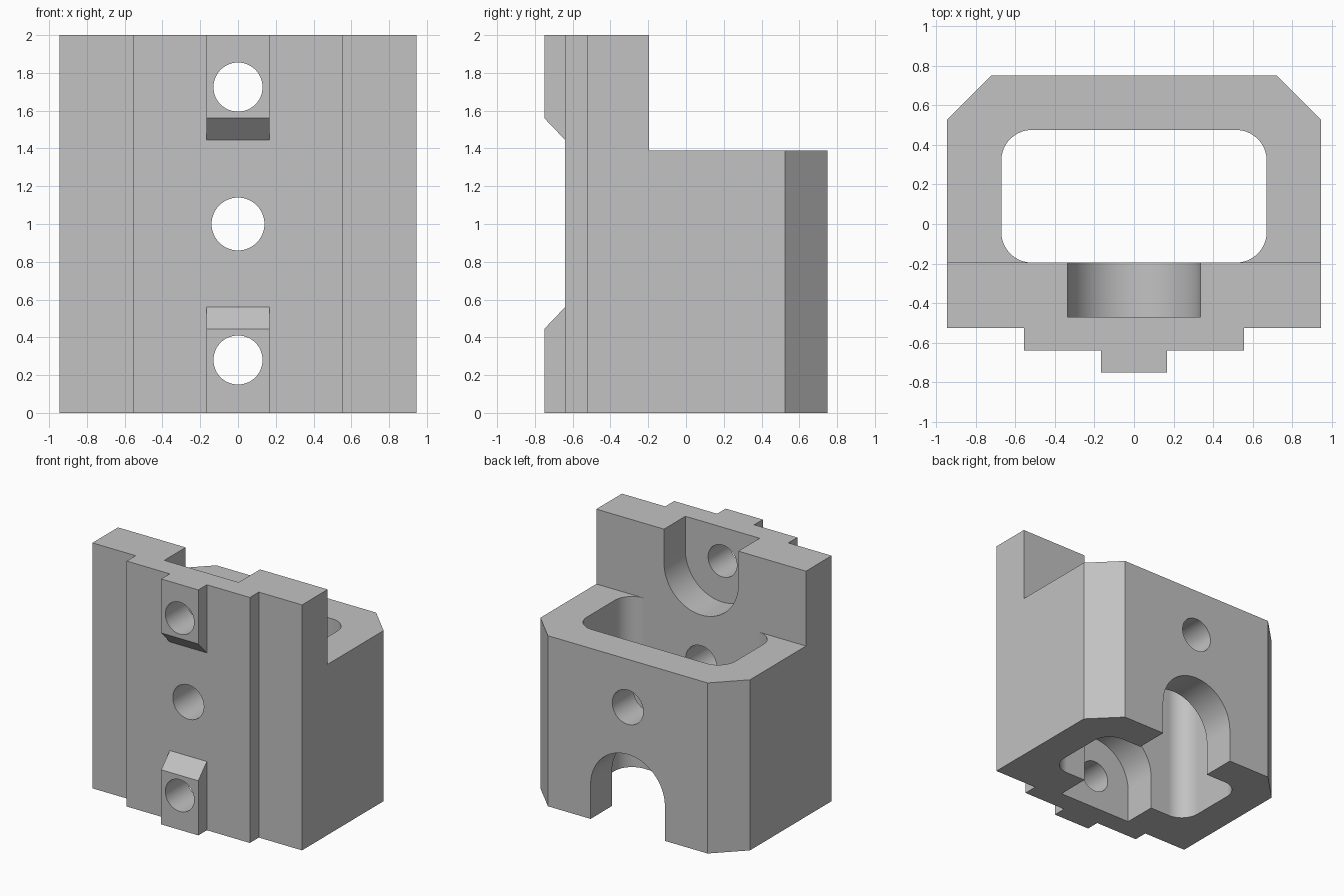
import bpy
import bmesh
from math import cos, sin, pi, radians
from mathutils import Vector

cube = bpy.data.objects.get("Cube")
if cube:
    bpy.data.objects.remove(cube, do_unlink=True)

grey = bpy.data.materials.new("machined grey")
grey.use_nodes = True
colour = (0.54, 0.54, 0.54, 1)
grey.diffuse_color = colour
grey.node_tree.nodes["Principled BSDF"].inputs["Base Color"].default_value = colour

# Main dimensions
HALF_W, HEIGHT, SHOULDER = 0.945, 2.0, 1.39
FRONT, RAIL, KEY, BACK = -0.525, -0.64, -0.75, 0.75
WALL = -0.195          # rear face of the upright plate
LOW, MID, HIGH = 0.28, 1.0, 1.725   # hole heights


def arc(cx, cy, r, start, end, steps):
    """Points along an arc, angles in degrees."""
    angles = [radians(start + (end - start) * i / steps) for i in range(steps + 1)]
    return [(cx + r * cos(a), cy + r * sin(a)) for a in angles]


def prism(name, outline, axis, lo, hi):
    """Extrude a 2D outline along x, y or z."""
    place = {"x": lambda a, b, t: (t, a, b),
             "y": lambda a, b, t: (a, t, b),
             "z": lambda a, b, t: (a, b, t)}[axis]
    bm = bmesh.new()
    face = bm.faces.new([bm.verts.new(place(a, b, lo)) for a, b in outline])
    new = bmesh.ops.extrude_face_region(bm, geom=[face])["geom"]
    bmesh.ops.translate(bm, vec=Vector(place(0, 0, hi - lo)),
                        verts=[v for v in new if isinstance(v, bmesh.types.BMVert)])
    bmesh.ops.recalc_face_normals(bm, faces=bm.faces)
    mesh = bpy.data.meshes.new(name)
    bm.to_mesh(mesh)
    bm.free()
    mesh.materials.append(grey)
    obj = bpy.data.objects.new(name, mesh)
    bpy.context.collection.objects.link(obj)
    return obj


def combine(target, tool, operation):
    """Apply a boolean and drop the tool."""
    tool.hide_render = True
    mod = target.modifiers.new(tool.name, "BOOLEAN")
    mod.operation, mod.solver, mod.object = operation, "EXACT", tool
    bpy.context.view_layer.objects.active = target
    bpy.ops.object.modifier_apply(modifier=mod.name)
    bpy.data.objects.remove(tool, do_unlink=True)


# Block with chamfered rear corners and a raised front rail
half = [(0.555, RAIL), (0.555, FRONT), (HALF_W, FRONT), (HALF_W, 0.525), (0.72, BACK)]
body = prism("mounting_block", half + [(-x, y) for x, y in reversed(half)], "z", 0, HEIGHT)

# Bevelled locating keys at both ends of the rail
for name, end, tip, root in (("lower_key", 0, 0.445, 0.56),
                             ("upper_key", HEIGHT, 1.56, 1.445)):
    slope = (root - tip) / (RAIL - KEY)
    inside = RAIL + 0.05
    outline = [(KEY, end), (KEY, tip), (RAIL, root), (inside, root), (inside, end)]
    combine(body, prism(name, outline, "x", -0.167, 0.167), "UNION")

# Step behind the upright plate
combine(body, prism("step_cut", [(-1, WALL), (1, WALL), (1, 1), (-1, 1)],
                    "z", SHOULDER, HEIGHT + 0.2), "DIFFERENCE")

# Rounded vertical cavity through the block
r, cx, back = 0.155, 0.67, 0.475
cavity = (arc(cx - r, back - r, r, 0, 90, 16) + arc(r - cx, back - r, r, 90, 180, 16)
          + arc(r - cx, WALL + r, r, 180, 270, 16) + arc(cx - r, WALL + r, r, 270, 360, 16))
combine(body, prism("cavity_cut", cavity, "z", -0.1, SHOULDER + 0.1), "DIFFERENCE")

# Arched recesses: the upper opens at the top, the lower runs out of the back
R, floor = 0.335, -0.47
upper = arc(0, HIGH, R, 180, 360, 48) + [(R, 2.2), (-R, 2.2)]
lower = arc(0, LOW, R, 0, 180, 48) + [(-R, -0.2), (R, -0.2)]
combine(body, prism("upper_recess_cut", upper, "y", floor, 0), "DIFFERENCE")
combine(body, prism("lower_recess_cut", lower, "y", floor, 1), "DIFFERENCE")

# Bolt holes; the middle one also passes through the rear wall
for z, radius in ((LOW, 0.13), (MID, 0.14), (HIGH, 0.13)):
    circle = arc(0, z, radius, 0, 360, 48)[:-1]
    combine(body, prism("hole_cut", circle, "y", -1, 1), "DIFFERENCE")

# Smooth the curved walls, keep machined edges crisp
bpy.ops.object.select_all(action="DESELECT")
body.select_set(True)
bpy.context.view_layer.objects.active = body
bpy.ops.object.shade_smooth_by_angle(angle=radians(25))
weighted = body.modifiers.new("flat_walls", "WEIGHTED_NORMAL")
weighted.keep_sharp = True
